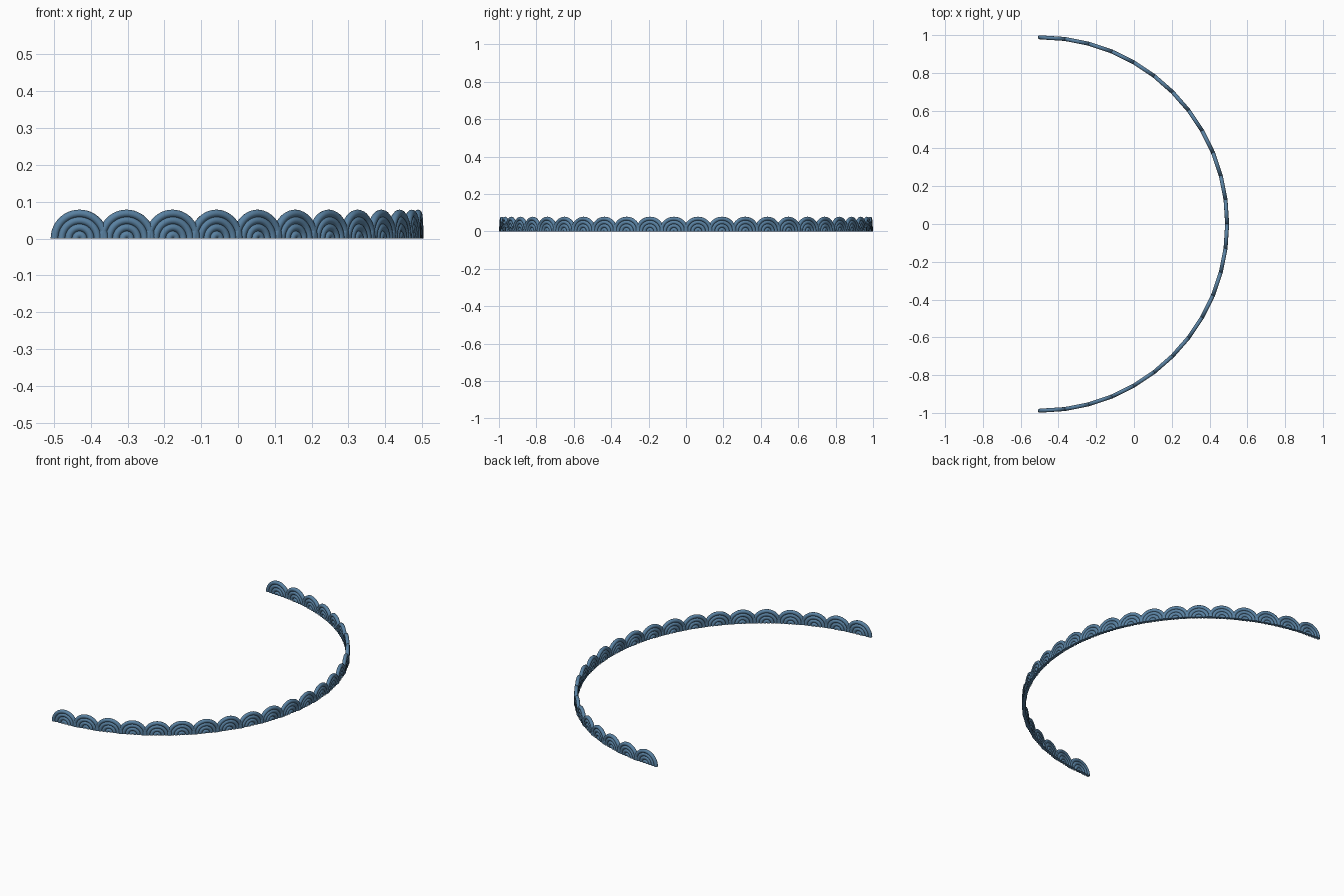
import bpy, bmesh, math
from mathutils import Matrix, Vector

if "Cube" in bpy.data.objects:
    bpy.data.objects.remove(bpy.data.objects["Cube"])

COUNT = 24                              # scallops along the half circle
R, CX = 0.986, -0.495                   # sweep radius and centre
TUBE = 0.0105                           # tube radius of each arch
ARCHES = [0.0105, 0.030, 0.049, 0.068]  # concentric arch radii
SEG, SIDES = 24, 12

mat = bpy.data.materials.new("steel_blue")
mat.diffuse_color = (0.10, 0.22, 0.36, 1)
mat.use_nodes = True
mat.node_tree.nodes["Principled BSDF"].inputs["Base Color"].default_value = mat.diffuse_color


def add_arch(bm, radius):
    """Half torus standing in the XZ plane with capped feet."""
    rings = []
    for i in range(SEG + 1):
        a = math.pi * i / SEG
        ring = []
        for j in range(SIDES):
            b = 2 * math.pi * j / SIDES
            d = radius + TUBE * math.cos(b)
            ring.append(bm.verts.new((d * math.cos(a), TUBE * math.sin(b), d * math.sin(a))))
        rings.append(ring)
    for r0, r1 in zip(rings, rings[1:]):
        for j in range(SIDES):
            k = (j + 1) % SIDES
            bm.faces.new((r0[j], r0[k], r1[k], r1[j]))
    bm.faces.new(rings[0])
    bm.faces.new(rings[-1])


# one scallop made of nested arches
bm = bmesh.new()
for radius in ARCHES:
    add_arch(bm, radius)
bmesh.ops.recalc_face_normals(bm, faces=bm.faces)
mesh = bpy.data.meshes.new("scallop")
bm.to_mesh(mesh)
bm.free()
mesh.materials.append(mat)
mesh.shade_smooth()
mesh.set_sharp_from_angle(angle=math.radians(50))

# repeat the scallop along the half circle
for i in range(COUNT):
    a = math.pi * (i + 0.5) / COUNT - math.pi / 2
    ob = bpy.data.objects.new(f"scallop_{i + 1:02d}", mesh)
    ob.location = (CX + R * math.cos(a), R * math.sin(a), 0)
    ob.rotation_euler.z = a + math.pi / 2
    bpy.context.collection.objects.link(ob)
